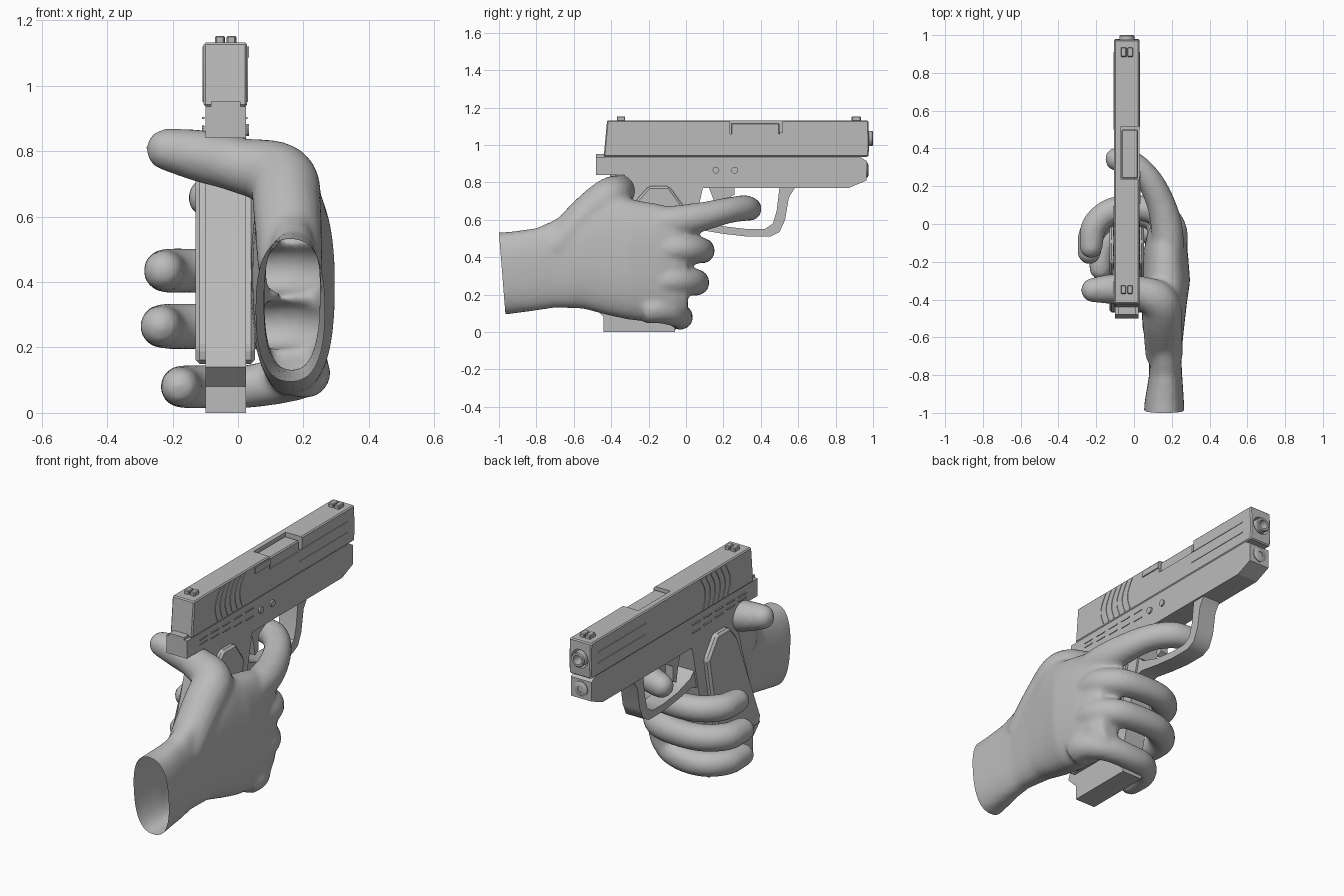
import bpy, bmesh, math
from mathutils import Vector

if "Cube" in bpy.data.objects:
    bpy.data.objects.remove(bpy.data.objects["Cube"])

grey = bpy.data.materials.new("plain grey")
grey.diffuse_color = (0.5, 0.5, 0.5, 1)
grey.use_nodes = True
grey.node_tree.nodes["Principled BSDF"].inputs["Base Color"].default_value = grey.diffuse_color
CX = -0.038  # centre plane of the pistol


def finish(name, bm, smooth=None):
    bmesh.ops.recalc_face_normals(bm, faces=bm.faces)
    me = bpy.data.meshes.new(name)
    bm.to_mesh(me)
    bm.free()
    me.materials.append(grey)
    ob = bpy.data.objects.new(name, me)
    bpy.context.collection.objects.link(ob)
    if smooth:
        bpy.context.view_layer.objects.active = ob
        ob.select_set(True)
        bpy.ops.object.shade_smooth_by_angle(angle=math.radians(smooth))
        ob.select_set(False)
    return ob


def prism(name, pts, x0, x1, bevel=0, smooth=None):
    """Side profile of (y, z) points extruded from x0 to x1."""
    bm = bmesh.new()
    f = bm.faces.new([bm.verts.new((x0, y, z)) for y, z in pts])
    r = bmesh.ops.extrude_face_region(bm, geom=[f])
    bmesh.ops.translate(bm, vec=(x1 - x0, 0, 0),
                        verts=[v for v in r["geom"] if isinstance(v, bmesh.types.BMVert)])
    if bevel:
        bmesh.ops.bevel(bm, geom=bm.edges[:], offset=bevel, segments=1, affect='EDGES')
    return finish(name, bm, smooth)


def box(name, x0, x1, y0, y1, z0, z1, bevel=0):
    return prism(name, [(y0, z0), (y1, z0), (y1, z1), (y0, z1)], x0, x1, bevel)


def cut(ob, cutter):
    m = ob.modifiers.new("cut", 'BOOLEAN')
    m.operation, m.object, m.solver = 'DIFFERENCE', cutter, 'EXACT'
    cutter.hide_render = True
    cutter.hide_viewport = True


def lathe(name, centre, axis, prof, n=24):
    """Profile of (radius, distance) turned about the x or y axis."""
    bm = bmesh.new()
    rings = []
    for r, d in prof:
        ring = []
        for i in range(n):
            a = 2 * math.pi * i / n
            u, w = r * math.cos(a), r * math.sin(a)
            p = Vector((u, d, w)) if axis == 'y' else Vector((d, u, w))
            ring.append(bm.verts.new(Vector(centre) + p))
        rings.append(ring)
    for a, b in zip(rings, rings[1:]):
        for i in range(n):
            bm.faces.new((a[i], a[(i + 1) % n], b[(i + 1) % n], b[i]))
    bm.faces.new(rings[0])
    bm.faces.new(rings[-1])
    return finish(name, bm, 35)


# ---------- pistol ----------
slide = prism("slide", [(-0.44, 0.937), (0.975, 0.937), (0.98, 1.0), (0.975, 1.132),
                        (-0.422, 1.132)], -0.105, 0.028, 0.006)
cut(slide, box("port_cutter", -0.07, 0.1, 0.235, 0.515, 1.06, 1.2))
cut(slide, lathe("muzzle_cutter", (CX, 0.94, 1.035), 'y', [(0.05, 0), (0.05, 0.1)]))
box("barrel_hood", -0.066, 0.022, 0.24, 0.50, 1.0, 1.118, 0.006)
box("extractor", 0.0, 0.034, 0.105, 0.235, 1.087, 1.12)
lathe("barrel", (CX, 0, 1.035), 'y',
      [(0.04, 0.9), (0.04, 0.995), (0.036, 1.0), (0.025, 1.0), (0.025, 0.93)])

# frame and grip share one side profile
frame = prism("frame", [(-0.48, 0.84), (-0.33, 0.84), (-0.30, 0.76), (-0.36, 0.55), (-0.50, 0.14),
                        (-0.44, 0.08), (-0.07, 0.08), (0.03, 0.5), (0.09, 0.77), (0.87, 0.77),
                        (0.965, 0.81), (0.965, 0.915), (0.93, 0.937), (-0.44, 0.937),
                        (-0.48, 0.937)], -0.1, 0.025)
box("slide_rear_tab", -0.083, 0.007, -0.48, -0.42, 0.93, 0.952)
box("magazine_base", -0.1, 0.025, -0.44, -0.06, 0.0, 0.085)
lathe("guide_rod", (CX, 0, 0.865), 'y',
      [(0.04, 0.95), (0.04, 0.97), (0.028, 0.976), (0.016, 0.976), (0.016, 0.972)])
panel = [(-0.27, 0.70), (-0.2, 0.78), (-0.09, 0.78), (-0.01, 0.67), (-0.05, 0.45),
         (-0.12, 0.15), (-0.46, 0.15), (-0.47, 0.2), (-0.33, 0.55)]
prism("grip_panels", panel, -0.13, 0.052, 0.012)

# trigger guard loop and trigger
prism("trigger_guard", [(0.50, 0.775), (0.485, 0.65), (0.465, 0.58), (0.42, 0.55), (0.33, 0.55),
                        (0.2, 0.565), (0.09, 0.60), (0.05, 0.64), (0.0, 0.52), (0.08, 0.545),
                        (0.2, 0.525), (0.33, 0.51), (0.45, 0.51), (0.5, 0.535),
                        (0.53, 0.6), (0.55, 0.72), (0.585, 0.775)], -0.09, 0.015, 0, 40)
prism("trigger", [(0.12, 0.78), (0.26, 0.78), (0.26, 0.735), (0.2, 0.7), (0.2, 0.62), (0.17, 0.6),
                  (0.15, 0.7)], -0.06, -0.015)

# sights
for x in (-0.055, -0.02):
    box("rear_sight_post", x - 0.015, x + 0.013, -0.37, -0.325, 1.125, 1.153, 0.004)
    box("front_sight_post", x - 0.015, x + 0.015, 0.885, 0.935, 1.125, 1.153, 0.004)

# side trim, repeated on both faces of the pistol
for x0, x1 in ((0.024, 0.031), (-0.108, -0.101)):
    for k in range(6):  # curved slide serrations
        y = -0.22 + k * 0.043
        arc = [(y - 0.03 * math.sin(math.pi * i / 8) + 0.02 * i / 8, 0.95 + 0.17 * i / 8)
               for i in range(9)]
        prism("serration", arc + [(a + 0.009, b) for a, b in reversed(arc)], x0, x1)
    for z in (1.06, 1.0):
        box("slide_line", x0, x1, 0.5, 0.91, z, z + 0.006)
    for k in range(5):
        y = -0.37 + 0.1 * k
        box("frame_dash", x0 - 0.002, x1 - 0.002, y, y + 0.065, 0.898, 0.904)
        box("frame_dash", x0 - 0.002, x1 - 0.002, y, y + 0.065, 0.874 - 0.005 * k, 0.879 - 0.005 * k)
for y in (0.16, 0.26):
    lathe("frame_pin", (0, y, 0.865), 'x', [(0.018, 0.02), (0.018, 0.034)], 16)

# ---------- hand ----------
bm = bmesh.new()


def skin(rings):
    vr = [[bm.verts.new(p) for p in ring] for ring in rings]
    n = len(vr[0])
    for a, b in zip(vr, vr[1:]):
        for i in range(n):
            bm.faces.new((a[i], a[(i + 1) % n], b[(i + 1) % n], b[i]))
    bm.faces.new(vr[0][::-1])
    bm.faces.new(vr[-1])


def spline(keys, steps=6):
    """Catmull-Rom interpolation through tuples of any length."""
    k = [Vector(p) for p in keys]
    k = [2 * k[0] - k[1]] + k + [2 * k[-1] - k[-2]]
    out = []
    for a, b, c, d in zip(k, k[1:], k[2:], k[3:]):
        for s in range(steps):
            t = s / steps
            out.append(0.5 * (2 * b + (c - a) * t + (2 * a - 5 * b + 4 * c - d) * t * t
                              + (3 * b - a - 3 * c + d) * t ** 3))
    return out + [k[-2]]


def finger(keys):
    """Tube through (x, y, z, radius) with a rounded tip."""
    pts = spline(keys)
    pos = [p.to_3d() for p in pts]
    rings = []
    for i, p in enumerate(pos):
        t = (pos[min(i + 1, len(pos) - 1)] - pos[max(i - 1, 0)]).normalized()
        u = t.cross(Vector((0.35, 0.25, 1))).normalized()
        w = u.cross(t)
        rad = [(0, pts[i][3])]
        if i == len(pos) - 1:
            rad = [(pts[i][3] * math.sin(a), pts[i][3] * math.cos(a)) for a in (0, .4, .8, 1.15, 1.45)]
        for d, r in rad:
            rings.append([p + t * d + r * (u * math.cos(a * math.pi / 8) + w * math.sin(a * math.pi / 8))
                          for a in range(16)])
    skin(rings)


# wrist and palm: rows are x min, x max, z min, z max along y
rows = [(-1.08, .05, .27, .09, .53), (-0.95, .055, .265, .095, .535), (-0.8, .08, .255, .115, .555),
        (-0.7, .08, .25, .13, .60), (-0.55, .045, .265, .125, .70), (-0.42, .04, .28, .09, .76),
        (-0.3, .04, .297, .065, .71), (-0.15, .05, .285, .05, .685), (-0.05, .07, .265, .06, .66),
        (0.01, .1, .235, .1, .6)]
rings = []
for row in rows:
    x0, x1, z0, z1 = row[1:]
    ring = []
    for i in range(32):
        c, s = math.cos(i * math.pi / 16), math.sin(i * math.pi / 16)
        ring.append(((x0 + x1) / 2 + (x1 - x0) / 2 * math.copysign(abs(c) ** 0.8, c), row[0],
                     (z0 + z1) / 2 + (z1 - z0) / 2 * math.copysign(abs(s) ** 0.8, s)))
    rings.append(ring)
skin(rings)

# thumb and index finger
finger([(.16, -.70, .44, .10), (.15, -.53, .62, .105), (.13, -.41, .72, .105), (.0, -.355, .758, .085),
        (-.12, -.345, .787, .08), (-.215, -.35, .805, .066)])
finger([(.18, -.18, .58, .085), (.175, -.03, .595, .085), (.145, .1, .62, .077), (.085, .225, .65, .07),
        (.0, .31, .662, .07), (-.09, .343, .658, .064)])
# curled fingers: offset along y, height, curl width
for dy, z, w, r in ((0, .435, 1, 1), (-.03, .265, 1.04, 1.02), (-.115, .08, .78, .97)):
    up = .04 if z < .1 else .01
    finger([(.2, -.16 + dy / 2, z + up, .08 * r), (.205, -.03 + dy, z + up, .076 * r),
            (.14, .055 + dy, z + up / 2, .073 * r), (.02, .085 + dy, z, .069 * r),
            (-.12 * w, .07 + dy, z, .069 * r), (-.21 * w, -.01 + dy, z, .069 * r),
            (-.228 * w, -.12 + dy, z, .062 * r)])

hand = finish("hand", bm)
m = hand.modifiers.new("merge", 'REMESH')
m.mode, m.voxel_size = 'VOXEL', 0.014
m = hand.modifiers.new("soften", 'SMOOTH')
m.factor, m.iterations = 0.5, 6
dg = bpy.context.evaluated_depsgraph_get()
bm = bmesh.new()
bm.from_mesh(bpy.data.meshes.new_from_object(hand.evaluated_get(dg)))
bpy.data.objects.remove(hand)
# open, slightly slanted wrist end
bmesh.ops.bisect_plane(bm, geom=bm.verts[:] + bm.edges[:] + bm.faces[:], plane_co=(0, -1, .53),
                       plane_no=(0, -.44, -.035), clear_outer=True)
finish("hand", bm, 60)
